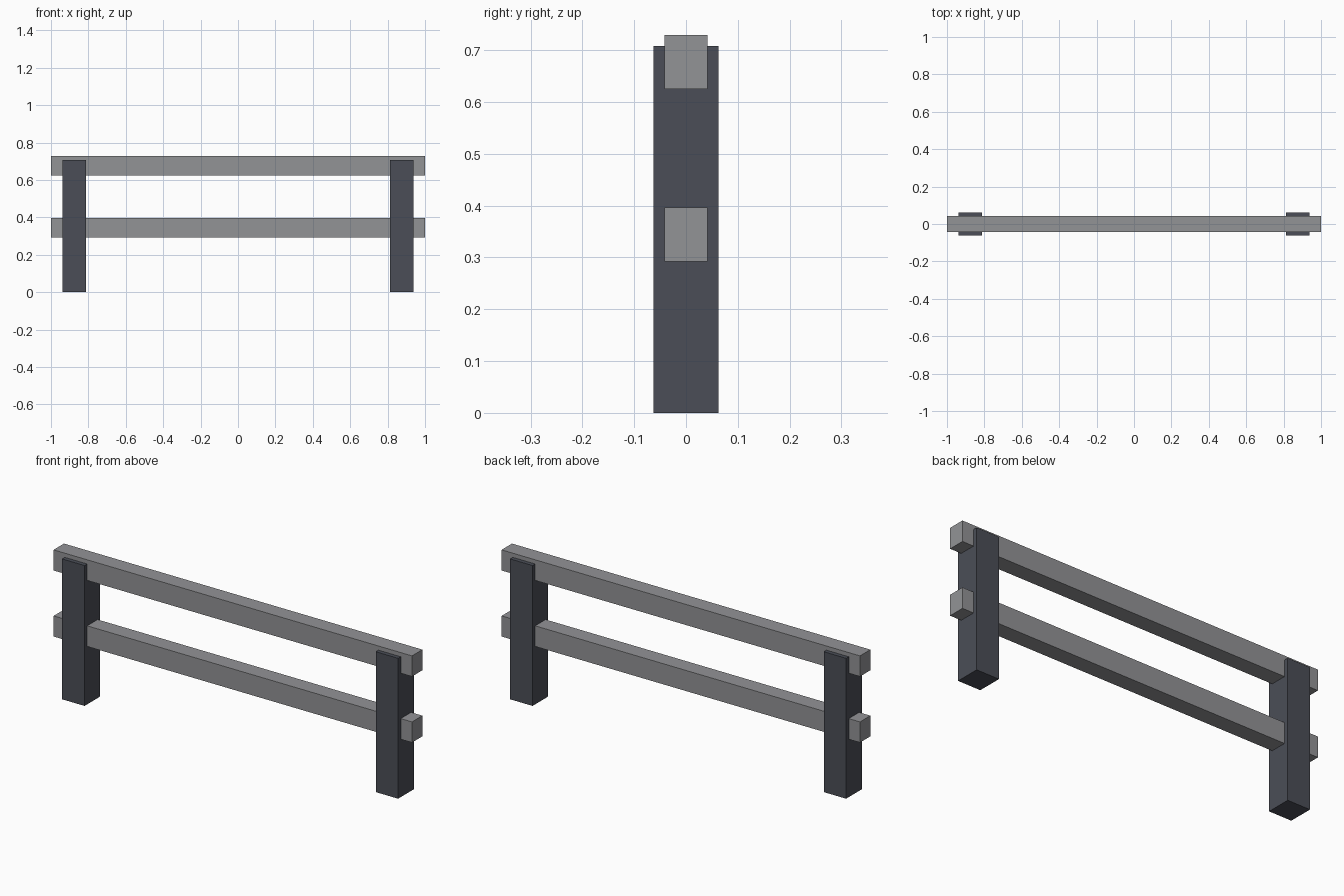
import bpy

# Remove the default cube
default = bpy.data.objects.get("Cube")
if default:
    bpy.data.objects.remove(default, do_unlink=True)


def make_material(name, color):
    mat = bpy.data.materials.new(name)
    mat.use_nodes = True
    mat.diffuse_color = color
    mat.node_tree.nodes["Principled BSDF"].inputs["Base Color"].default_value = color
    return mat


def box(name, size, center, mat):
    bpy.ops.mesh.primitive_cube_add(size=1, location=center)
    obj = bpy.context.object
    obj.name = name
    obj.scale = size
    bpy.ops.object.transform_apply(location=False, rotation=False, scale=True)
    obj.data.materials.append(mat)
    return obj


dark_slate = make_material("dark slate", (0.07, 0.076, 0.095, 1))
mid_grey = make_material("mid grey", (0.29, 0.292, 0.305, 1))

# Square posts near both ends
post_height = 0.708
for side, sign in (("left", 1), ("right", -1)):
    box(side + "_post", (0.125, 0.125, post_height),
        (sign * 0.875, 0, post_height / 2), dark_slate)

# Full-length rails running through the posts, the upper one proud of the tops
for name, z in (("lower_rail", 0.344), ("upper_rail", 0.677)):
    box(name, (2, 0.083, 0.104), (0, 0, z), mid_grey)
